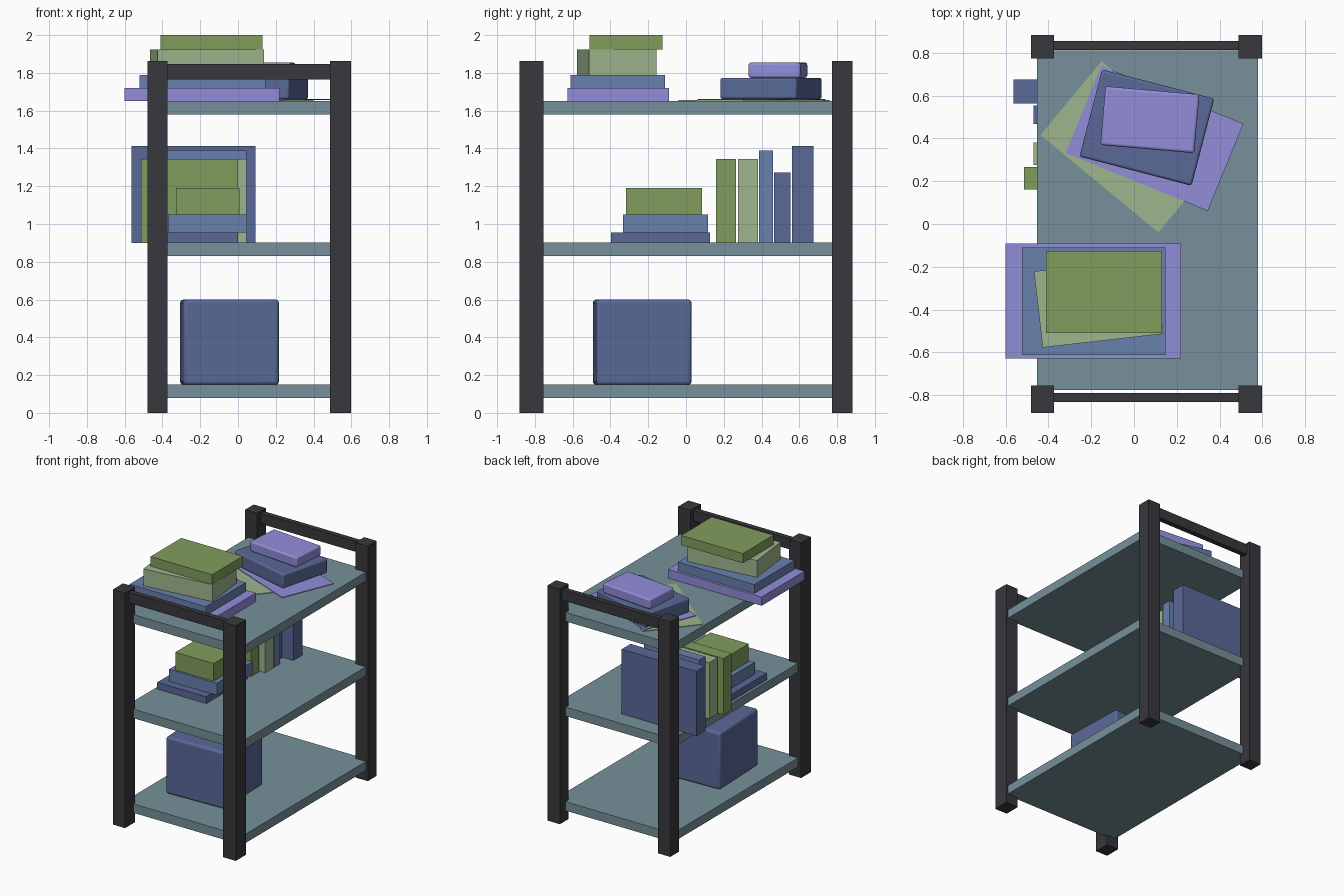
import bpy
from math import radians

if "Cube" in bpy.data.objects:
    bpy.data.objects.remove(bpy.data.objects["Cube"])

def mat(name, c):
    m = bpy.data.materials.new(name)
    m.diffuse_color = (*c, 1)
    m.use_nodes = True
    m.node_tree.nodes["Principled BSDF"].inputs["Base Color"].default_value = m.diffuse_color
    return m

SHELF = mat("slate_teal", (0.18, 0.28, 0.32))
FRAME = mat("charcoal", (0.04, 0.038, 0.045))
NAVY = mat("navy", (0.10, 0.14, 0.31))
BLUE = mat("blue", (0.14, 0.22, 0.42))
LILAC = mat("lilac", (0.29, 0.27, 0.70))
GREEN = mat("green", (0.22, 0.34, 0.11))
SAGE = mat("sage", (0.34, 0.47, 0.27))

def block(name, center, size, m, angle=0, bevel=0):
    """Box turned about z, optionally with rounded edges."""
    bpy.ops.mesh.primitive_cube_add(size=1, location=center, rotation=(0, 0, radians(angle)))
    o = bpy.context.object
    o.name = name
    o.scale = size
    bpy.ops.object.transform_apply(location=False, rotation=False, scale=True)
    o.data.materials.append(m)
    if bevel:
        b = o.modifiers.new("round", 'BEVEL')
        b.width, b.segments = bevel, 3
        bpy.ops.object.shade_smooth_by_angle(angle=radians(35))
    return o

def span(name, x, y, z, m):
    """Box from its (min, max) range on each axis."""
    r = (x, y, z)
    return block(name, [(a + b) / 2 for a, b in r], [b - a for a, b in r], m)

# Posts and top rails
for end, ys, rail in (("front", (-0.882, -0.755), (-0.832, -0.79)),
                      ("back", (0.772, 0.882), (0.813, 0.855))):
    for side, xs in (("left", (-0.48, -0.373)), ("right", (0.488, 0.598))):
        span(f"{end}_{side}_post", xs, ys, (0, 1.862), FRAME)
    span(f"{end}_rail", (-0.40, 0.51), rail, (1.765, 1.848), FRAME)

# Shelves
for name, z in (("bottom", 0.08), ("middle", 0.83), ("top", 1.58)):
    span(f"{name}_shelf", (-0.452, 0.58), (-0.775, 0.81), (z, z + 0.071), SHELF)

# Storage box on the bottom shelf
block("storage_box", (-0.045, -0.232, 0.374), (0.506, 0.506, 0.452), NAVY, 2, 0.018)

# Stack lying on the middle shelf
for i, (x, y, z, m) in enumerate((
        ((-0.43, 0.0), (-0.397, 0.127), (0.90, 0.955), NAVY),
        ((-0.37, 0.047), (-0.333, 0.116), (0.955, 1.05), BLUE),
        ((-0.328, 0.008), (-0.317, 0.085), (1.05, 1.19), GREEN))):
    span(f"middle_stack_book_{i + 1}", x, y, z, m)

# Books standing on the middle shelf
for i, (x, y, top, m) in enumerate((
        ((-0.513, 0.0), (0.16, 0.265), 1.345, GREEN),
        ((-0.47, 0.046), (0.275, 0.38), 1.345, SAGE),
        ((-0.44, 0.046), (0.386, 0.461), 1.388, BLUE),
        ((-0.47, 0.0), (0.466, 0.553), 1.272, NAVY),
        ((-0.563, 0.092), (0.562, 0.674), 1.413, NAVY))):
    span(f"standing_book_{i + 1}", x, y, (0.90, top), m)

# Front stack on the top shelf
span("front_stack_book_1", (-0.60, 0.22), (-0.627, -0.09), (1.651, 1.72), LILAC)
span("front_stack_book_2", (-0.522, 0.146), (-0.611, -0.11), (1.72, 1.79), BLUE)
block("front_stack_book_3", (-0.165, -0.367, 1.857), (0.567, 0.358, 0.134), SAGE, 6.5)
span("front_stack_book_4", (-0.41, 0.13), (-0.51, -0.125), (1.924, 2.0), GREEN)

# Loose sheets and rounded boxes at the back of the top shelf
block("lower_sheet", (-0.019, 0.36, 1.653), (0.714, 0.447, 0.005), SAGE, -39.6)
block("upper_sheet", (0.096, 0.40, 1.658), (0.717, 0.440, 0.005), LILAC, -22.2)
block("lower_box", (0.06, 0.45, 1.718), (0.541, 0.420, 0.112), NAVY, -14.6, 0.012)
block("upper_box", (0.074, 0.487, 1.814), (0.440, 0.275, 0.08), LILAC, -5, 0.012)
